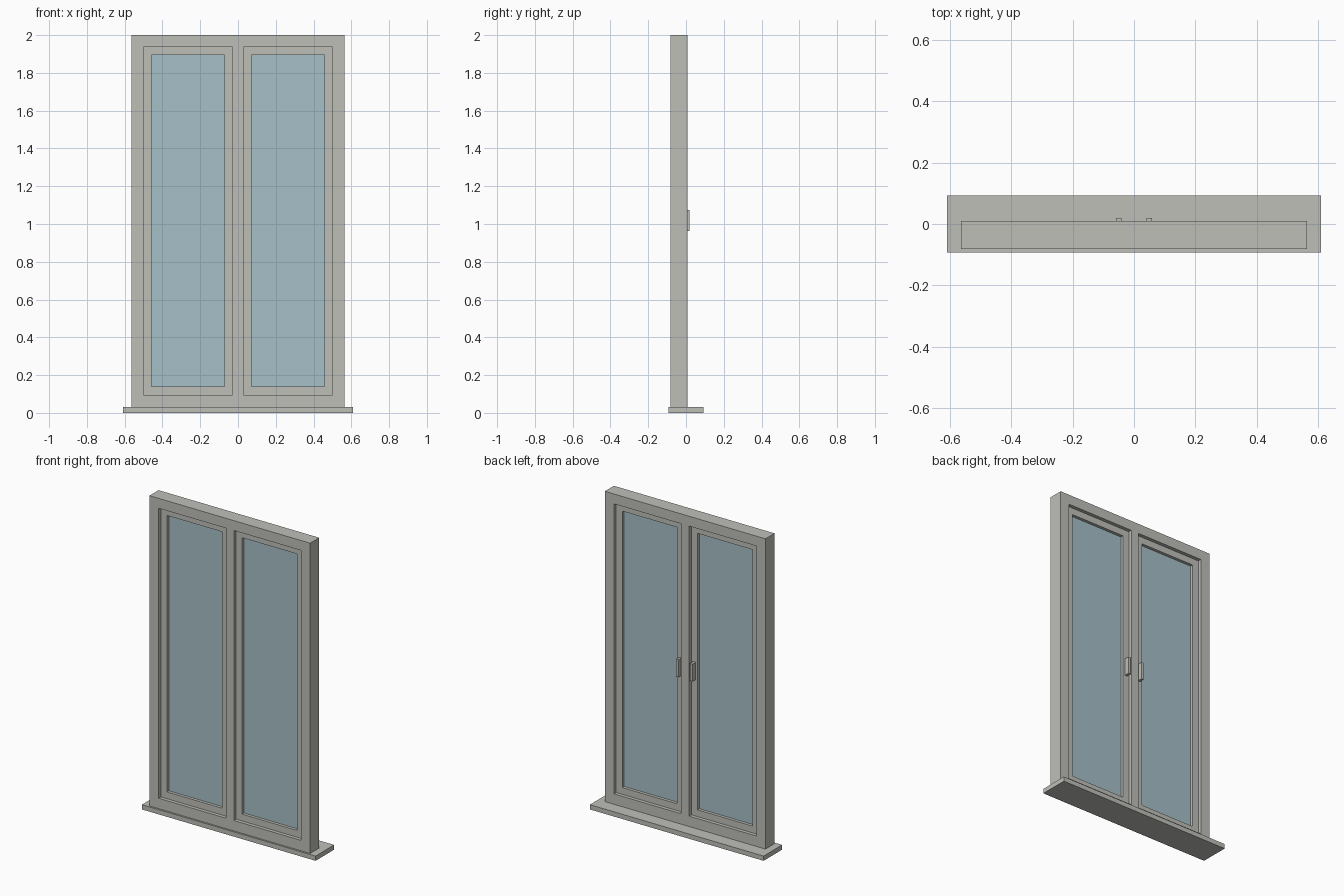
import bpy
import bmesh

if "Cube" in bpy.data.objects:
    bpy.data.objects.remove(bpy.data.objects["Cube"], do_unlink=True)


def material(name, colour):
    mat = bpy.data.materials.new(name)
    mat.use_nodes = True
    mat.diffuse_color = colour
    mat.node_tree.nodes["Principled BSDF"].inputs["Base Color"].default_value = colour
    return mat


GREY = material("warm grey paint", (0.52, 0.52, 0.485, 1))
GLASS = material("pale blue glass", (0.385, 0.53, 0.58, 1))


def panel(name, xs, zs, y_front, y_back, mat, holes=()):
    """Upright slab on a grid of x and z lines; the cells in holes stay open."""
    bm = bmesh.new()
    grid = [[bm.verts.new((x, y_front, z)) for z in zs] for x in xs]
    for i in range(len(xs) - 1):
        for j in range(len(zs) - 1):
            if (i, j) not in holes:
                bm.faces.new((grid[i][j], grid[i + 1][j],
                              grid[i + 1][j + 1], grid[i][j + 1]))
    extruded = bmesh.ops.extrude_face_region(bm, geom=bm.faces[:], use_keep_orig=True)
    moved = [g for g in extruded["geom"] if isinstance(g, bmesh.types.BMVert)]
    bmesh.ops.translate(bm, verts=moved, vec=(0, y_back - y_front, 0))
    bmesh.ops.recalc_face_normals(bm, faces=bm.faces[:])
    mesh = bpy.data.meshes.new(name)
    bm.to_mesh(mesh)
    bm.free()
    mesh.materials.append(mat)
    obj = bpy.data.objects.new(name, mesh)
    bpy.context.collection.objects.link(obj)
    return obj


# Main dimensions
FRONT, BACK = -0.082, 0.009
MID = (FRONT + BACK) / 2
SASH_HALF, GLASS_HALF = 0.023, 0.004
INNER, OUTER = 0.028, 0.5
LOW, HIGH = 0.096, 1.937
RAIL = 0.043

# Sill and fixed frame with two openings
panel("sill", (-0.61, 0.61), (0, 0.03), -0.093, 0.093, GREY)
panel("frame", (-0.564, -OUTER, -INNER, INNER, OUTER, 0.564), (0.03, LOW, HIGH, 2),
      FRONT, BACK, GREY, holes=((1, 1), (3, 1)))

# Sash, pane and handle on each side
for side, s in (("left", 1), ("right", -1)):
    xs = sorted(s * x for x in (INNER, INNER + RAIL, OUTER - RAIL, OUTER))
    zs = (LOW, LOW + RAIL, HIGH - RAIL, HIGH)
    panel(side + "_sash", xs, zs, MID - SASH_HALF, MID + SASH_HALF, GREY, holes=((1, 1),))
    panel(side + "_glass", xs[1:3], zs[1:3], MID - GLASS_HALF, MID + GLASS_HALF, GLASS)
    panel(side + "_handle", sorted((s * 0.041, s * 0.058)), (0.962, 1.073),
          MID + SASH_HALF, 0.019, GREY)
